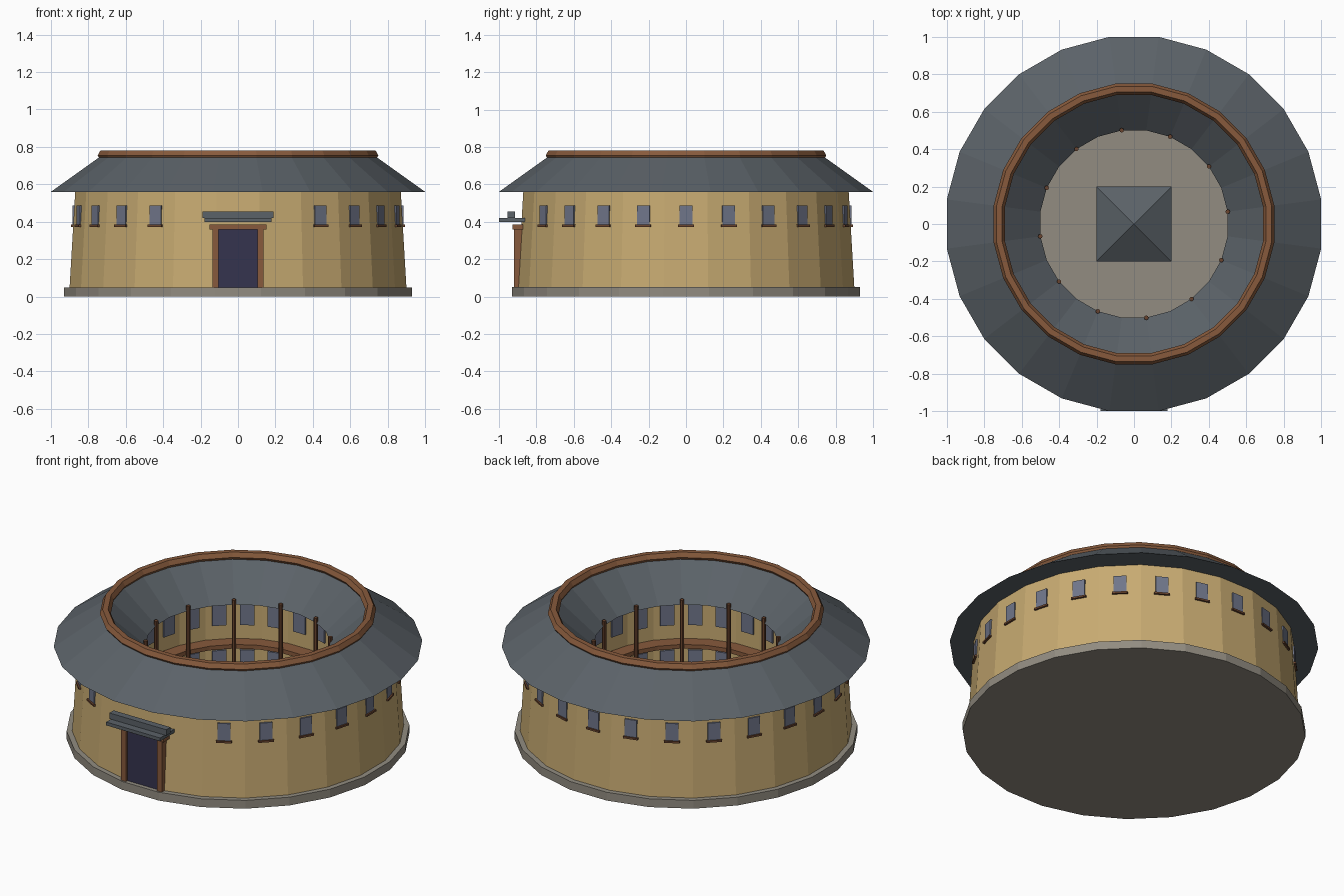
import bpy, bmesh, math
from mathutils import Matrix

if "Cube" in bpy.data.objects:
    bpy.data.objects.remove(bpy.data.objects["Cube"])

SIDES = 24
STEP = 2 * math.pi / SIDES
APO = math.cos(STEP / 2)          # flat-to-corner ratio of the 24-gon


def material(name, hex_code):
    def lin(v):
        return v / 12.92 if v <= 0.04045 else ((v + 0.055) / 1.055) ** 2.4
    m = bpy.data.materials.new(name)
    rgb = [lin(int(hex_code[i:i + 2], 16) / 255) for i in (0, 2, 4)]
    m.diffuse_color = (*rgb, 1)
    m.use_nodes = True
    m.node_tree.nodes["Principled BSDF"].inputs["Base Color"].default_value = m.diffuse_color
    return m


EARTH = material("rammed_earth", "C8AB72")
STONE = material("stone", "928C81")
SLATE = material("slate_tile", "5B6268")
WOOD = material("wood", "875A3C")
DARK_WOOD = material("dark_wood", "6B452F")
PANE = material("window_pane", "70768A")
DOOR = material("door_paint", "35334E")


def finish(name, bm, mat):
    bmesh.ops.recalc_face_normals(bm, faces=bm.faces)
    mesh = bpy.data.meshes.new(name)
    bm.to_mesh(mesh)
    bm.free()
    mesh.materials.append(mat)
    obj = bpy.data.objects.new(name, mesh)
    bpy.context.collection.objects.link(obj)
    return obj


def ring(name, profile, mat):
    """Sweep a closed (flat radius, z) profile around the 24-gon."""
    bm = bmesh.new()
    loops = []
    for i in range(SIDES):
        a = (i + 0.5) * STEP
        loops.append([bm.verts.new((r / APO * math.cos(a), r / APO * math.sin(a), z))
                      for r, z in profile])
    n = len(profile)
    for i in range(SIDES):
        p, q = loops[i], loops[(i + 1) % SIDES]
        for j in range(n):
            k = (j + 1) % n
            bm.faces.new((p[j], q[j], q[k], p[k]))
    return finish(name, bm, mat)


def add_box(bm, x0, x1, y0, y1, z0, z1, turn=0.0):
    m = (Matrix.Rotation(turn, 4, 'Z')
         @ Matrix.Translation(((x0 + x1) / 2, (y0 + y1) / 2, (z0 + z1) / 2))
         @ Matrix.Diagonal((x1 - x0, y1 - y0, z1 - z0, 1)))
    bmesh.ops.create_cube(bm, size=1, matrix=m)


def box(name, mat, *dims):
    bm = bmesh.new()
    add_box(bm, *dims)
    return finish(name, bm, mat)


def box_circle(name, mat, turns, *dims):
    """Repeat a box built on the front (-y) side around the centre."""
    bm = bmesh.new()
    for t in turns:
        add_box(bm, *dims, turn=t * STEP)
    return finish(name, bm, mat)


# Stone base, also the courtyard floor
bm = bmesh.new()
bmesh.ops.create_cone(bm, cap_ends=True, segments=SIDES, radius1=0.93 / APO,
                      radius2=0.93 / APO, depth=0.05,
                      matrix=Matrix.Translation((0, 0, 0.025)) @ Matrix.Rotation(STEP / 2, 4, 'Z'))
finish("stone_base", bm, STONE)

# Ring building: walls, double-pitched roof and ridge
ring("ring_wall", [(0.59, 0.05), (0.90, 0.05), (0.87, 0.56), (0.59, 0.56)], EARTH)
ring("ring_roof", [(0.50, 0.56), (1.0, 0.56), (0.72, 0.76)], SLATE)
ring("roof_ridge", [(0.72 + 0.03 * math.cos(k * math.pi / 3),
                     0.755 + 0.03 * math.sin(k * math.pi / 3)) for k in range(6)], WOOD)

# Courtyard gallery and posts
ring("gallery_floor", [(0.51, 0.29), (0.60, 0.29), (0.60, 0.315), (0.51, 0.315)], WOOD)
bm = bmesh.new()
for i in range(12):
    a = STEP / 2 + i * math.pi / 6
    bmesh.ops.create_cone(bm, cap_ends=True, segments=8, radius1=0.012, radius2=0.012, depth=0.54,
                          matrix=Matrix.Translation((0.505 * math.cos(a), 0.505 * math.sin(a), 0.32)))
finish("gallery_posts", bm, DARK_WOOD)

# Outer windows with sills, leaving the entrance clear
outer = range(2, SIDES - 1)
box_circle("outer_windows", PANE, outer, -0.035, 0.035, -0.884, -0.86, 0.38, 0.487)
box_circle("outer_sills", DARK_WOOD, outer, -0.043, 0.043, -0.893, -0.86, 0.373, 0.384)

# Courtyard windows on both floors
for name, z0, z1 in (("lower_court_windows", 0.13, 0.25), ("upper_court_windows", 0.40, 0.525)):
    box_circle(name, PANE, range(SIDES), -0.04, 0.04, -0.60, -0.582, z0, z1)

# Entrance
box("door", DOOR, -0.105, 0.105, -0.905, -0.86, 0.05, 0.36)
bm = bmesh.new()
for s in (-1, 1):
    add_box(bm, s * 0.12 - 0.016, s * 0.12 + 0.016, -0.92, -0.86, 0.05, 0.36)
add_box(bm, -0.152, 0.152, -0.927, -0.86, 0.358, 0.385)
finish("door_frame", bm, WOOD)
box("canopy", SLATE, -0.18, 0.18, -1.0, -0.86, 0.40, 0.42)
box("canopy_ridge", SLATE, -0.19, 0.19, -0.955, -0.915, 0.42, 0.455)

# Central hall with pyramid roof
box("hall_body", EARTH, -0.15, 0.15, -0.15, 0.15, 0.05, 0.25)
bm = bmesh.new()
bmesh.ops.create_cone(bm, cap_ends=True, segments=4, radius1=0.2 * math.sqrt(2), radius2=0, depth=0.14,
                      matrix=Matrix.Translation((0, 0, 0.32)) @ Matrix.Rotation(math.pi / 4, 4, 'Z'))
bmesh.ops.remove_doubles(bm, verts=bm.verts, dist=1e-5)
finish("hall_roof", bm, SLATE)
